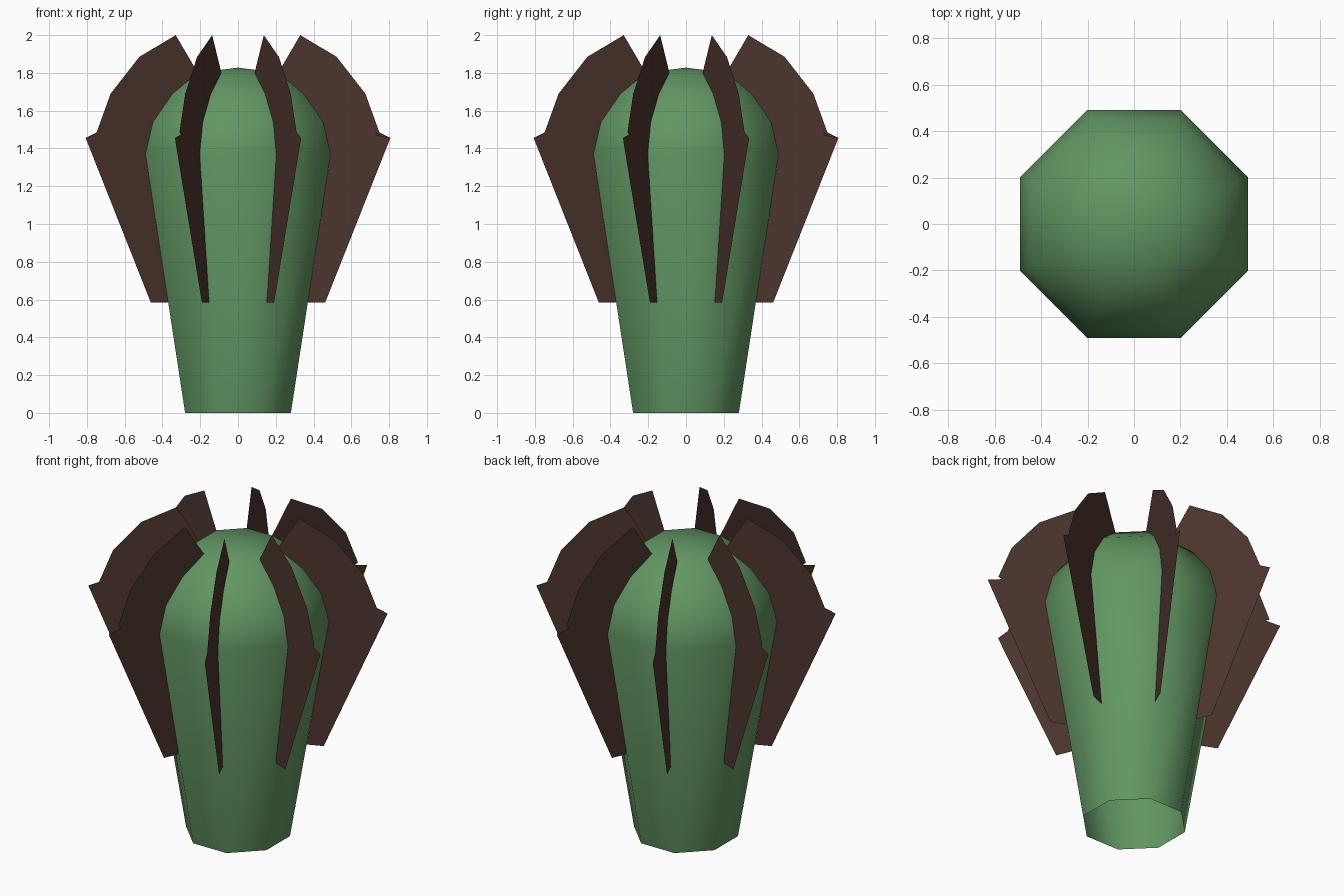
import bpy
import bmesh
from math import cos, sin, pi

cube = bpy.data.objects.get("Cube")
if cube:
    bpy.data.objects.remove(cube, do_unlink=True)

SIDES = 8
# Body profile as (radius, height); the fins share its upper part
BASE = (0.303, 0.0)
FIN_FOOT = (0.40, 0.585)
SHOULDER = [(0.53, 1.37), (0.487, 1.54), (0.375, 1.69), (0.23, 1.80)]
APEX = 1.828
FIN_OUTER = [(0.357, 2.0), (0.565, 1.885), (0.73, 1.69), (0.81, 1.485),
             (0.755, 1.46), (0.873, 1.455), (0.50, 0.585)]


def material(name, rgb):
    mat = bpy.data.materials.new(name)
    mat.use_nodes = True
    color = (*rgb, 1.0)
    mat.diffuse_color = color
    bsdf = next(n for n in mat.node_tree.nodes if n.type == "BSDF_PRINCIPLED")
    bsdf.inputs["Base Color"].default_value = color
    bsdf.inputs["Roughness"].default_value = 0.9
    return mat


def make_object(name, bm, mat):
    mesh = bpy.data.meshes.new(name)
    bm.to_mesh(mesh)
    bm.free()
    mesh.materials.append(mat)
    obj = bpy.data.objects.new(name, mesh)
    bpy.context.collection.objects.link(obj)
    return obj


def corner(radius, z, index):
    angle = 2 * pi * (index + 0.5) / SIDES
    return (radius * cos(angle), radius * sin(angle), z)


green = material("leaf green", (0.12, 0.305, 0.122))
brown = material("dark brown", (0.074, 0.036, 0.027))

# Body: tapered eight-sided shell, open underneath, with a shallow peak
bm = bmesh.new()
rings = [[bm.verts.new(corner(r, z, i)) for i in range(SIDES)]
         for r, z in [BASE] + SHOULDER]
for low, high in zip(rings, rings[1:]):
    for i in range(SIDES):
        j = (i + 1) % SIDES
        bm.faces.new((low[i], low[j], high[j], high[i]))
peak = bm.verts.new((0, 0, APEX))
for i in range(SIDES):
    bm.faces.new((rings[-1][i], rings[-1][(i + 1) % SIDES], peak))
for face in bm.faces:
    face.smooth = True
make_object("body", bm, green)

# Fins: one thin notched blade standing on each corner of the body
for i in range(SIDES):
    bm = bmesh.new()
    outline = [FIN_FOOT] + SHOULDER + FIN_OUTER
    blade = bm.faces.new([bm.verts.new(corner(r, z, i)) for r, z in outline])
    bmesh.ops.triangulate(bm, faces=[blade])
    make_object(f"fin_{i + 1}", bm, brown)
